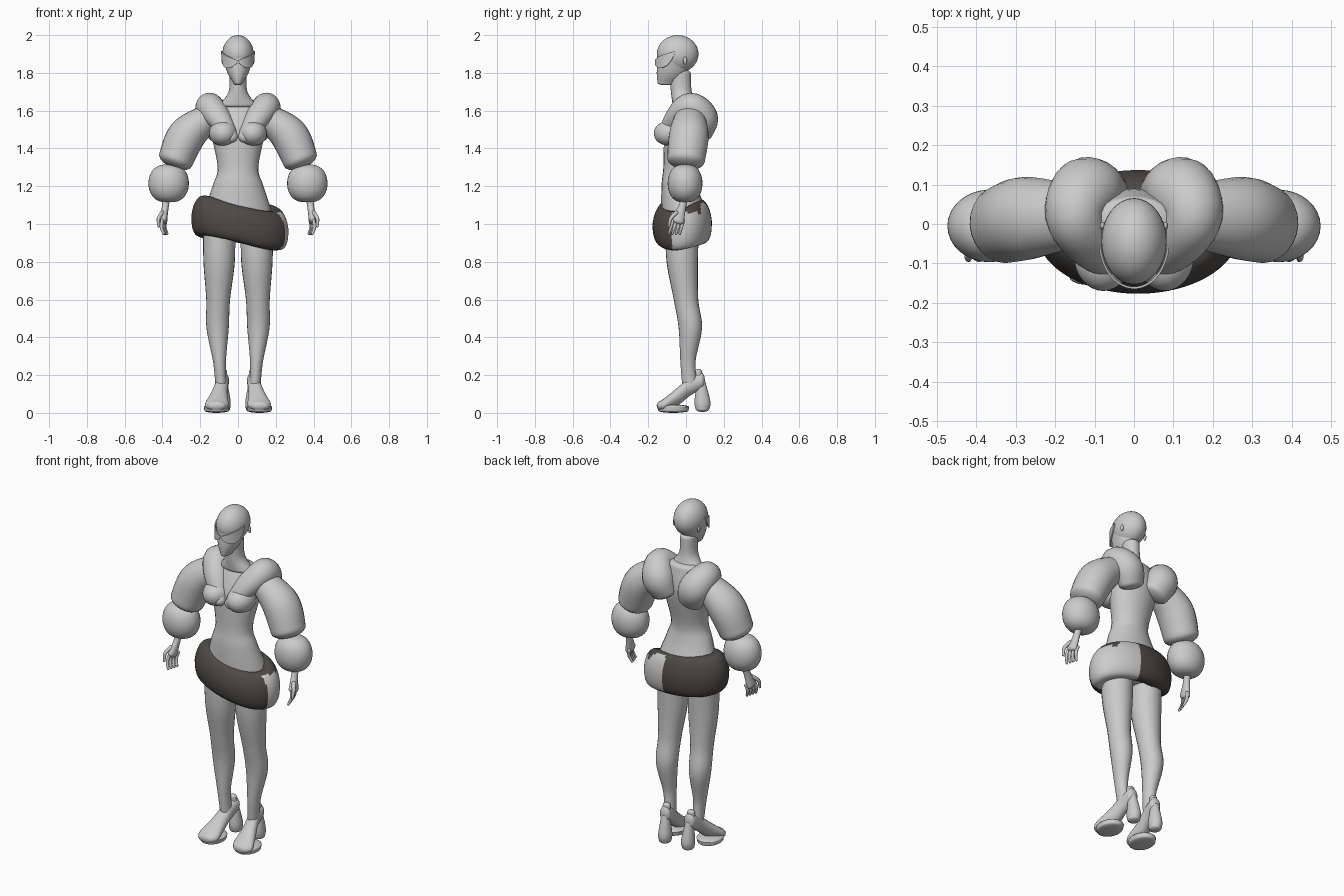
import bpy, bmesh
from math import sin, cos, pi, radians
from mathutils import Vector

cube = bpy.data.objects.get("Cube")
if cube:
    bpy.data.objects.remove(cube)


def material(name, color):
    mat = bpy.data.materials.new(name)
    mat.use_nodes = True
    mat.diffuse_color = (*color, 1)
    mat.node_tree.nodes["Principled BSDF"].inputs["Base Color"].default_value = (*color, 1)
    return mat


GREY = material("light grey", (.6, .6, .6))
DARK = material("dark brown grey", (.075, .067, .06))
RIGHTWARD, BACKWARD, UPWARD = (Vector(v) for v in ((1, 0, 0), (0, 1, 0), (0, 0, 1)))


def finish(name, bm, materials=(GREY,)):
    bmesh.ops.recalc_face_normals(bm, faces=bm.faces)
    mesh = bpy.data.meshes.new(name)
    bm.to_mesh(mesh)
    bm.free()
    for mat in materials:
        mesh.materials.append(mat)
    part = bpy.data.objects.new(name, mesh)
    bpy.context.collection.objects.link(part)
    bpy.ops.object.select_all(action='DESELECT')
    part.select_set(True)
    bpy.context.view_layer.objects.active = part
    bpy.ops.object.shade_smooth_by_angle(angle=radians(50))


def bridge(bm, rings, closed=False):
    """Join neighbouring vertex rings with quads."""
    faces = []
    following = rings[1:] + rings[:1] if closed else rings[1:]
    for ring, other in zip(rings, following):
        for k in range(len(ring)):
            j = (k + 1) % len(ring)
            faces.append(bm.faces.new((ring[k], ring[j], other[j], other[k])))
    if not closed:
        bm.faces.new(rings[0])
        bm.faces.new(rings[-1])
    return faces


def smooth_path(rows, steps=6):
    """Catmull-Rom curve through rows of (position, width, depth)."""
    curve = []
    last = len(rows) - 1
    for i in range(last):
        before, start, end, after = (rows[min(max(i + k, 0), last)] for k in (-1, 0, 1, 2))
        for step in range(steps):
            t = step / steps
            curve.append([b + t / 2 * (c - a + t * (2 * a - 5 * b + 4 * c - d + t * (3 * (b - c) + d - a)))
                          for a, b, c, d in zip(before, start, end, after)])
    return curve + [rows[-1]]


def sweep(name, rows, ref=RIGHTWARD, axis=None, side=1, dome=.02, sides=24):
    """Loft ellipses (x, y, z, half size along ref, other half size) with domed ends."""
    stations = []
    rows = smooth_path(rows)
    points = [Vector(row[:3]) for row in rows]
    last = len(rows) - 1
    for i, row in enumerate(rows):
        along = axis or (points[min(i + 1, last)] - points[max(i - 1, 0)]).normalized()
        stations.append((points[i], along, row[3], row[4]))
    curve = [(0.19 * k) * pi / 2 for k in range(1, 6)]

    def cap(station, sign):
        point, along, width, depth = station
        return [(point + along * sign * dome * sin(a), along, width * cos(a), depth * cos(a)) for a in curve]

    stations = cap(stations[0], -1)[::-1] + stations + cap(stations[-1], 1)
    bm = bmesh.new()
    rings = []
    for point, along, width, depth in stations:
        across = (ref - along * ref.dot(along)).normalized()
        other = along.cross(across)
        ring = []
        for k in range(sides):
            angle = 2 * pi * k / sides
            p = point + across * cos(angle) * width + other * sin(angle) * depth
            ring.append(bm.verts.new((p.x * side, p.y, p.z)))
        rings.append(ring)
    bridge(bm, rings)
    finish(name, bm)


def ellipsoid(name, center, radii, side=1, squareness=1):
    """Stretched ball; squareness below one gives a fuller outline."""
    bm = bmesh.new()
    bmesh.ops.create_uvsphere(bm, u_segments=32, v_segments=20, radius=1)
    for v in bm.verts:
        flat = max(v.co.xy.length, .0001)
        full = flat ** squareness / flat
        v.co = (side * (center[0] + v.co.x * full * radii[0]),
                center[1] + v.co.y * full * radii[1], center[2] + v.co.z * radii[2])
    finish(name, bm)


def eye_mask(segments=24, reach=radians(82), thickness=.006):
    """Band around the face, pinched at the nose and pointed at the temples."""
    bm = bmesh.new()
    rings = []
    for i in range(segments + 1):
        s = 2 * i / segments - 1
        top = 1.865 + .05 * abs(s)
        low = 1.86 - .035 * sin(pi * abs(s)) ** .7 + .04 * s ** 6
        rings.append([bm.verts.new((sin(s * reach) * r, -.045 - cos(s * reach) * (r + .03), z))
                      for r, z in ((.09, top), (.09, low), (.09 - thickness, low), (.09 - thickness, top))])
    bridge(bm, rings)
    finish("eye_mask", bm)


def signed_power(value, power):
    return abs(value) ** power * (1 if value > 0 else -1)


def skirt(around=120, section=28):
    """Slanted padded ring, pale at the back of the left hip."""
    bm = bmesh.new()
    rings = []
    for i in range(around):
        turn = 2 * pi * i / around
        front = (1 - sin(turn)) / 2
        middle = 1.015 - .055 * cos(turn) * (.3 + .7 * front) - .015 * front
        half_height = .115 - .015 * front
        ring = []
        for k in range(section):
            angle = 2 * pi * k / section
            inset = .05 * (signed_power(cos(angle), .7) - 1) - .02 * max(0, sin(angle))
            ring.append(bm.verts.new((.01 + (.257 + inset) * cos(turn), -.02 + (.157 + inset) * sin(turn),
                                      middle + half_height * signed_power(sin(angle), .8))))
        rings.append(ring)
    for face in bridge(bm, rings, closed=True):
        p = face.calc_center_median()
        limit = 1.06 if p.y < .08 else 1.11
        pale = p.x > .06 and p.y > -.075 and p.z < limit
        face.material_index = 0 if pale else 1
    finish("skirt", bm, (GREY, DARK))


# Head and body
ellipsoid("skull", (0, -.044, 1.9), (.083, .11, .1))
sweep("face", [(0, -.06, 1.88, .078, .09), (0, -.075, 1.8, .056, .08), (0, -.1, 1.745, .024, .05)],
      axis=-UPWARD, dome=.01)
sweep("neck", [(0, -.01, 1.63, .1, .06), (0, -.025, 1.7, .05, .055), (0, -.03, 1.8, .045, .055)], axis=UPWARD)
sweep("torso", [(0, -.01, .95, .17, .11), (0, -.01, 1.05, .18, .12), (0, -.035, 1.2, .135, .095),
                (0, -.035, 1.3, .108, .085), (0, -.01, 1.5, .14, .1), (0, .01, 1.64, .1, .06)], axis=UPWARD)
eye_mask()
skirt()

for side, tag in ((1, "left_"), (-1, "right_")):
    ellipsoid(tag + "ear", (.08, -.005, 1.865), (.007, .01, .02), side)

    # Padded collar and bust
    sweep(tag + "collar", [(.035, -.12, 1.46, .035, .03), (.1, -.06, 1.56, .065, .055), (.15, .02, 1.62, .075, .075),
                           (.12, .085, 1.56, .09, .085), (.085, .08, 1.48, .075, .06)], side=side, dome=.03)
    ellipsoid(tag + "bust", (.078, -.08, 1.48), (.075, .09, .065), side, squareness=.8)

    # Puffed sleeve in two parts
    sweep(tag + "upper_sleeve", [(.15, .02, 1.57, .08, .07), (.27, .015, 1.47, .105, .1), (.33, 0, 1.34, .1, .093)],
          ref=BACKWARD, side=side, dome=.045)
    ellipsoid(tag + "lower_sleeve", (.367, -.005, 1.215), (.107, .092, .1), side, squareness=.7)

    # Hand
    sweep(tag + "palm", [(.38, -.01, 1.13, .02, .02), (.385, -.02, 1.09, .02, .018), (.395, -.045, 1.02, .036, .02)],
          ref=BACKWARD, side=side)
    for i in range(4):
        x, y = .4 - .006 * i, -.07 + .019 * i
        sweep(tag + f"finger_{i}", [(x, y, 1.02, .009, .009), (x + .006, y - .01, .985, .009, .009),
                                    (x - .006, y - .02, .95, .007, .007)], side=side, dome=.008, sides=10)
    sweep(tag + "thumb", [(.4, -.05, 1.06, .012, .012), (.42, -.08, 1.03, .01, .01), (.42, -.09, .99, .007, .007)],
          side=side, dome=.008, sides=10)

    # Leg
    sweep(tag + "leg", [(.1, -.02, 1, .085, .09), (.1, -.02, .8, .083, .083), (.105, 0, .6, .063, .065),
                        (.108, .023, .45, .059, .062), (.098, .01, .27, .034, .04), (.09, .02, .15, .03, .04)],
          axis=-UPWARD, side=side)

    # High-heeled shoe
    sweep(tag + "shoe", [(.08, .08, .17, .033, .045), (.087, .02, .14, .035, .05), (.1, -.04, .09, .045, .048),
                         (.112, -.11, .046, .062, .035), (.114, -.135, .038, .05, .026)],
          axis=-BACKWARD, side=side)
    sweep(tag + "shoe_back", [(.08, .07, .15, .026, .024), (.08, .066, .22, .022, .018)],
          axis=UPWARD, side=side, dome=.012)
    sweep(tag + "platform", [(.113, -.067, .012, .065, .08), (.112, -.067, .032, .068, .084)],
          axis=UPWARD, side=side, dome=.012)
    sweep(tag + "heel", [(.075, .087, .02, .033, .036), (.075, .087, .06, .036, .042), (.078, .08, .16, .022, .024)],
          axis=UPWARD, side=side, dome=.015)
